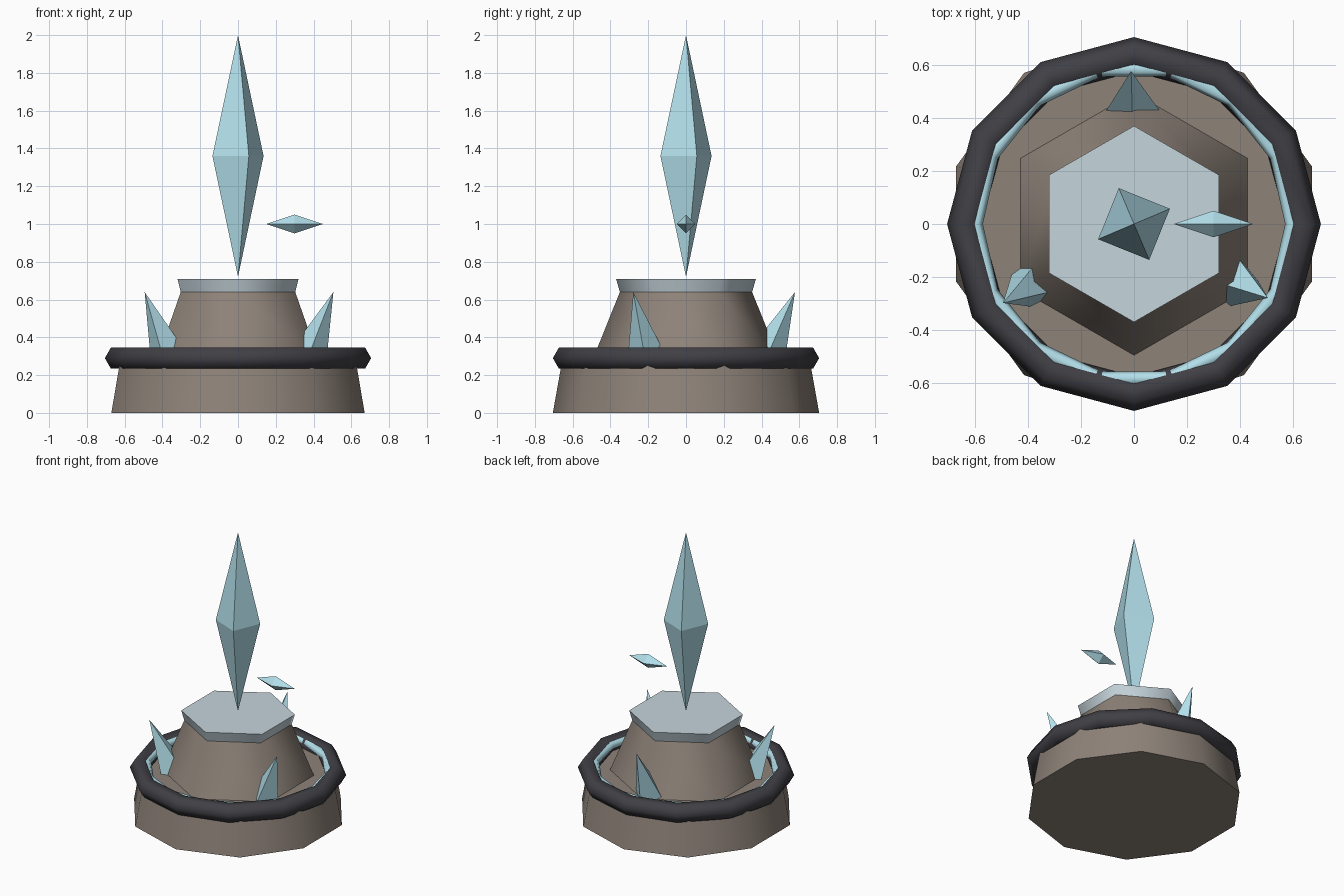
import bpy, bmesh
from math import radians, sin, cos, pi
from mathutils import Vector

if "Cube" in bpy.data.objects:
    bpy.data.objects.remove(bpy.data.objects["Cube"])


def material(name, color):
    m = bpy.data.materials.new(name)
    m.diffuse_color = (*color, 1)
    m.use_nodes = True
    m.node_tree.nodes["Principled BSDF"].inputs["Base Color"].default_value = m.diffuse_color
    return m


stone = material("stone", (0.27, 0.225, 0.19))
iron = material("dark_iron", (0.05, 0.05, 0.06))
ice = material("ice", (0.45, 0.74, 0.83))
frost = material("frosted_stone", (0.56, 0.66, 0.71))


def finish(ob, name, mat, smooth=True):
    ob.name = name
    ob.data.materials.append(mat)
    if smooth:
        bpy.ops.object.shade_smooth_by_angle(angle=radians(65))


def frustum(name, sides, r1, r2, z1, z2, mat):
    bpy.ops.mesh.primitive_cone_add(vertices=sides, radius1=r1, radius2=r2,
                                    depth=z2 - z1, location=(0, 0, (z1 + z2) / 2))
    finish(bpy.context.object, name, mat)


def ring(name, sides, major, minor, z, mat):
    bpy.ops.mesh.primitive_torus_add(major_segments=sides, minor_segments=6,
                                     major_radius=major, minor_radius=minor,
                                     location=(0, 0, z))
    finish(bpy.context.object, name, mat)


def crystal(name, center, u, v, tips):
    """Square section spanned by u and v around center, joined to each tip."""
    bm = bmesh.new()
    c, u, v = Vector(center), Vector(u), Vector(v)
    loop = [bm.verts.new(c + d) for d in (u, v, -u, -v)]
    for t in tips:
        apex = bm.verts.new(t)
        for i in range(4):
            bm.faces.new((loop[i], loop[(i + 1) % 4], apex))
    if len(tips) == 1:
        bm.faces.new(loop)
    bmesh.ops.recalc_face_normals(bm, faces=bm.faces)
    me = bpy.data.meshes.new(name)
    bm.to_mesh(me)
    bm.free()
    ob = bpy.data.objects.new(name, me)
    bpy.context.collection.objects.link(ob)
    finish(ob, name, ice, False)


# Stone pedestal
frustum("base", 10, 0.705, 0.655, 0, 0.28, stone)
frustum("pillar", 6, 0.495, 0.35, 0.28, 0.64, stone)
frustum("pillar_cap", 6, 0.35, 0.37, 0.64, 0.71, frost)

# Rings around the base
ring("outer_ring", 12, 0.64, 0.065, 0.29, iron)
ring("inner_glow_ring", 14, 0.60, 0.03, 0.312, ice)

# Floating main crystal
a, r = radians(23), 0.147
crystal("main_crystal", (0, 0, 1.36), (r * cos(a), r * sin(a), 0),
        (-r * sin(a), r * cos(a), 0), [(0, 0, 2.0), (0, 0, 0.72)])

# Small floating shard
crystal("floating_shard", (0.3, 0, 1), (0, 0.05, 0), (0, 0, 0.05),
        [(0.15, 0, 1), (0.45, 0, 1)])

# Leaning spikes on the pillar corners, each spun about its own axis
tilt, length, radius = radians(23.5), 0.42, 0.113
for i, (azimuth, spin) in enumerate([(90, 0), (210, 45), (330, 27)]):
    az, s = radians(azimuth), radians(spin)
    out = Vector((cos(az), sin(az), 0))
    side = Vector((-sin(az), cos(az), 0))
    up = Vector((0, 0, 1))
    axis = out * sin(tilt) + up * cos(tilt)
    lean = out * cos(tilt) - up * sin(tilt)
    tip = out * 0.577 + side * 0.011 + up * 0.64
    foot = tip - axis * length - side * 0.008
    crystal(f"spike_{i + 1}", foot, (lean * cos(s) + side * sin(s)) * radius,
            (side * cos(s) - lean * sin(s)) * radius, [tip])
